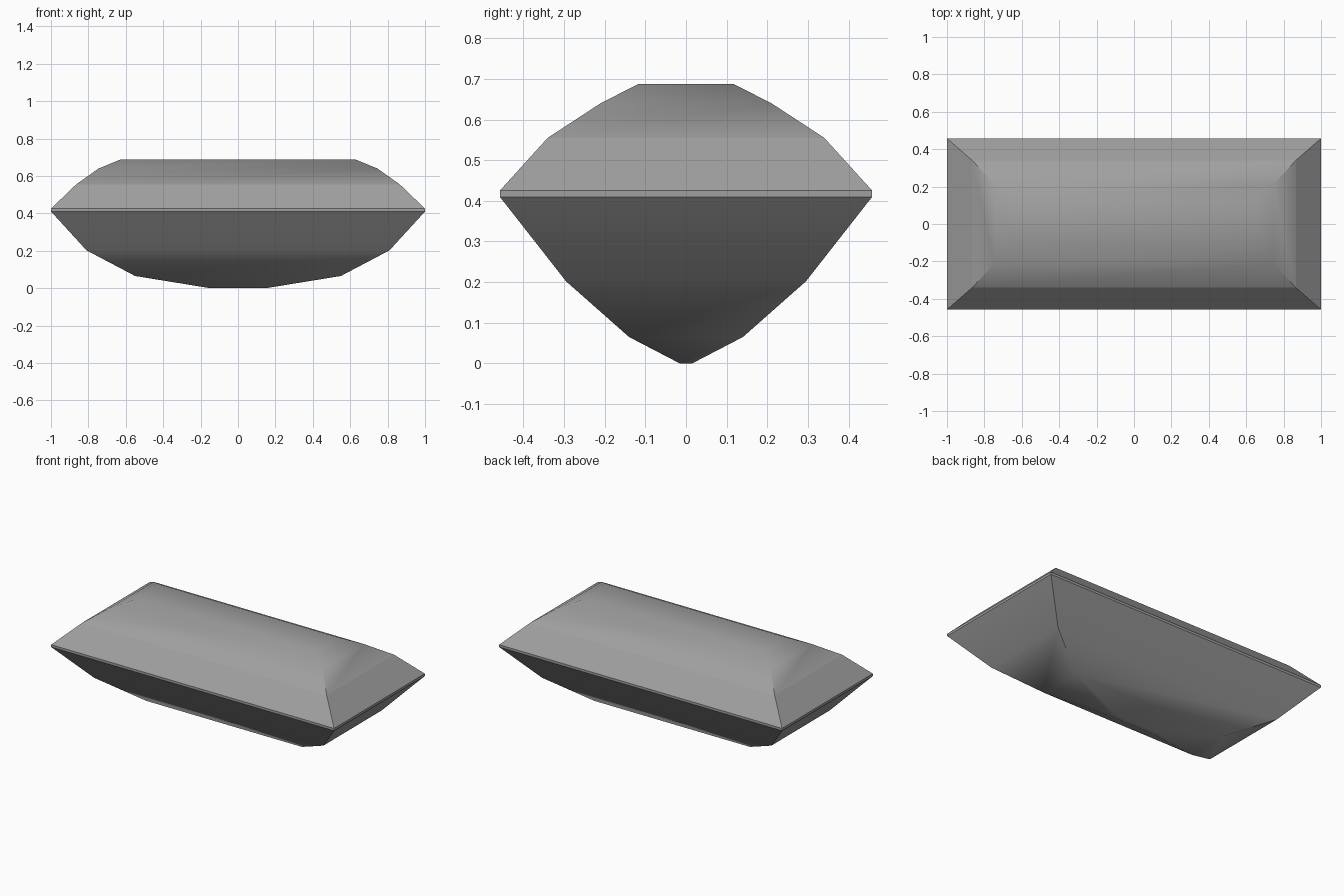
import bpy
import bmesh
from math import radians

cube = bpy.data.objects.get("Cube")
if cube:
    bpy.data.objects.remove(cube, do_unlink=True)

# Stone colour
stone = bpy.data.materials.new("grey_stone")
stone.use_nodes = True
colour = (0.35, 0.35, 0.35, 1)
stone.diffuse_color = colour
stone.node_tree.nodes["Principled BSDF"].inputs["Base Color"].default_value = colour

# Rectangular rings from culet to table: height, half length, half width
STEP = 0.555
RINGS = [
    (0.0, 0.15, 0.015),
    (0.065, 0.55, 0.14),
    (0.202, 0.81, 0.295),
    (0.41, 1.0, 0.458),
    (0.425, 1.0, 0.458),
    (STEP, 0.865, 0.34),
    (0.64, 0.745, 0.21),
    (0.687, 0.63, 0.118),
]

bm = bmesh.new()
loops = []
for z, hx, hy in RINGS:
    loops.append([bm.verts.new((sx * hx, sy * hy, z))
                  for sx, sy in ((-1, -1), (1, -1), (1, 1), (-1, 1))])

# Facets between neighbouring rings
for low, high in zip(loops, loops[1:]):
    for i in range(4):
        j = (i + 1) % 4
        bm.faces.new((low[i], low[j], high[j], high[i]))

# Flat culet and table
bm.faces.new(loops[0][::-1])
bm.faces.new(loops[-1])

# Crisp crown step above the girdle
for edge in bm.edges:
    if all(abs(v.co.z - STEP) < 0.001 for v in edge.verts):
        edge.smooth = False

mesh = bpy.data.meshes.new("step_cut_gem")
bm.to_mesh(mesh)
bm.free()
mesh.materials.append(stone)
gem = bpy.data.objects.new("step_cut_gem", mesh)
bpy.context.collection.objects.link(gem)

# Soft facets, sharp corners and girdle
bpy.ops.object.select_all(action="DESELECT")
gem.select_set(True)
bpy.context.view_layer.objects.active = gem
bpy.ops.object.shade_smooth_by_angle(angle=radians(36), keep_sharp_edges=True)
